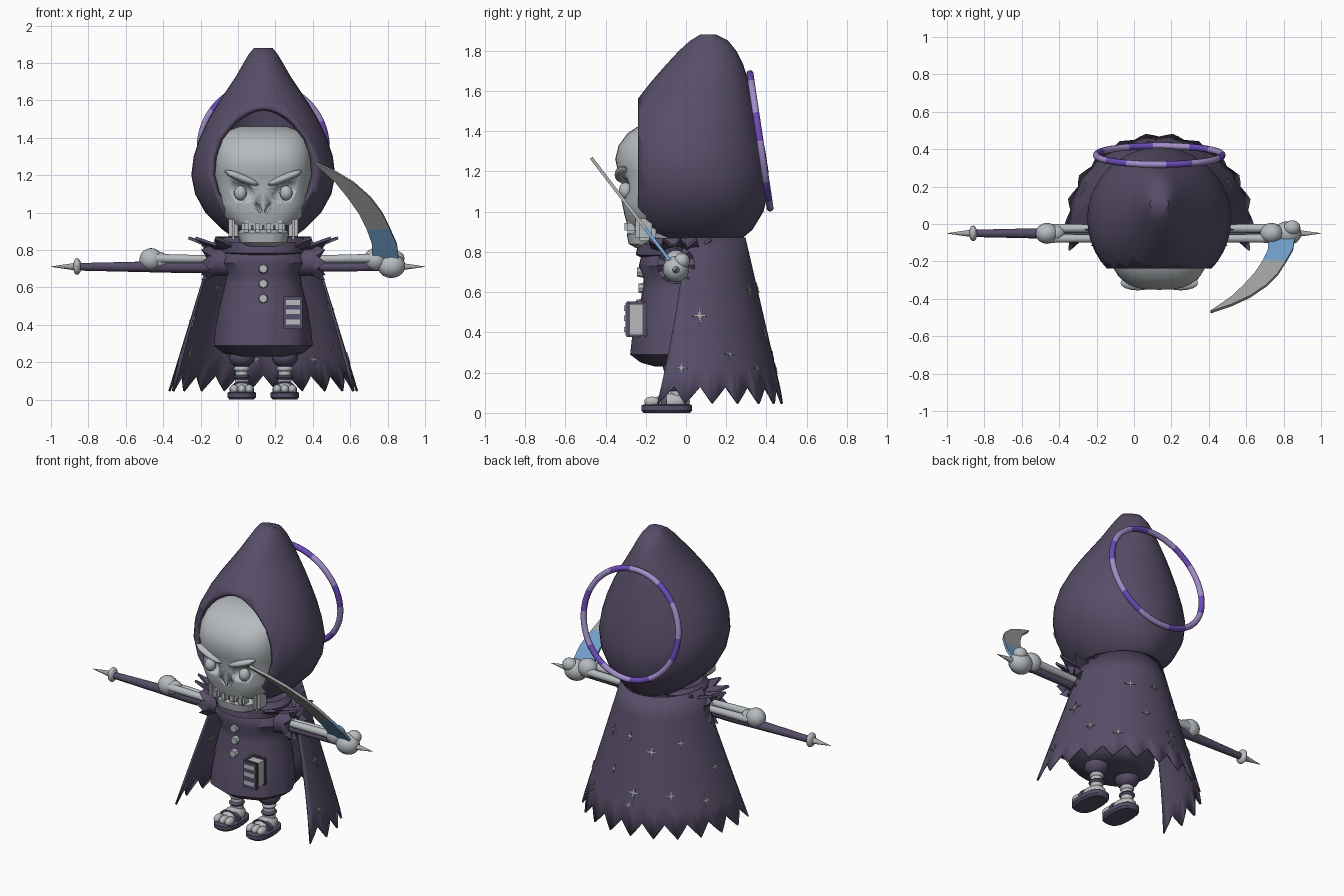
import bpy, bmesh, math
from mathutils import Matrix, Vector

if "Cube" in bpy.data.objects:
    bpy.data.objects.remove(bpy.data.objects["Cube"], do_unlink=True)

CX = 0.135          # body axis
ARM_Y = -0.05       # arms and scythe line


def material(name, r, g, b):
    m = bpy.data.materials.new(name)
    m.use_nodes = True
    m.diffuse_color = (r, g, b, 1)
    bsdf = next(n for n in m.node_tree.nodes if n.type == 'BSDF_PRINCIPLED')
    bsdf.inputs["Base Color"].default_value = (r, g, b, 1)
    bsdf.inputs["Roughness"].default_value = 0.8
    return m


CLOTH = material("dusk purple cloth", 0.095, 0.076, 0.138)
BONE = material("pale bone", 0.47, 0.5, 0.52)
STEEL = material("grey steel", 0.38, 0.39, 0.39)
BLUE = material("blue steel", 0.18, 0.37, 0.63)
VIOLET = material("bright violet", 0.15, 0.07, 0.48)
LILAC = material("soft lilac", 0.36, 0.27, 0.58)


def finish(name, bm, *mats, angle=40):
    bmesh.ops.recalc_face_normals(bm, faces=bm.faces)
    me = bpy.data.meshes.new(name)
    bm.to_mesh(me)
    bm.free()
    for m in mats:
        me.materials.append(m)
    ob = bpy.data.objects.new(name, me)
    bpy.context.collection.objects.link(ob)
    bpy.ops.object.select_all(action='DESELECT')
    ob.select_set(True)
    bpy.context.view_layer.objects.active = ob
    if angle:
        bpy.ops.object.shade_smooth_by_angle(angle=math.radians(angle))
    return ob


def solidify(ob, thickness, offset=-1):
    mod = ob.modifiers.new("thickness", 'SOLIDIFY')
    mod.thickness, mod.offset = thickness, offset


def bridge(bm, rings, closed=True, caps=True):
    n = len(rings[0])
    for a, b in zip(rings, rings[1:]):
        for i in range(n if closed else n - 1):
            j = (i + 1) % n
            bm.faces.new((a[i], a[j], b[j], b[i]))
    if caps:
        bm.faces.new(rings[0])
        bm.faces.new(rings[-1])


def loft(rows, n=32, p=2.0, cx=CX, wave=0.0):
    """Stack of rounded rings: height, half width, front y, back y."""
    bm, rings = bmesh.new(), []
    for z, hw, yf, yb in rows:
        ring = []
        for i in range(n):
            a = math.tau * i / n
            c, s = math.cos(a), math.sin(a)
            k = 1 + wave * math.cos(8 * a) * (z < 0.4)
            x = math.copysign(abs(c) ** (2 / p), c) * hw * k
            y = math.copysign(abs(s) ** (2 / p), s) * (yb - yf) / 2 * k
            ring.append(bm.verts.new((cx + x, (yf + yb) / 2 + y, z)))
        rings.append(ring)
    bridge(bm, rings)
    return bm


def add_ball(bm, pos, size, rot=0):
    m = Matrix.Translation(pos) @ Matrix.Rotation(rot, 4, 'Y') @ Matrix.Diagonal((*size, 1))
    bmesh.ops.create_uvsphere(bm, u_segments=16, v_segments=10, radius=1, matrix=m)


def add_rod(bm, a, b, r1, r2, n=14):
    a, b = Vector(a), Vector(b)
    d = b - a
    m = Matrix.Translation((a + b) / 2) @ d.to_track_quat('Z', 'Y').to_matrix().to_4x4()
    bmesh.ops.create_cone(bm, cap_ends=True, segments=n, radius1=r1, radius2=r2, depth=d.length, matrix=m)


def add_box(bm, pos, size, bevel=0.0):
    m = Matrix.Translation(pos) @ Matrix.Diagonal((*size, 1))
    vs = bmesh.ops.create_cube(bm, size=1, matrix=m)["verts"]
    if bevel:
        edges = list({e for v in vs for e in v.link_edges})
        bmesh.ops.bevel(bm, geom=edges, offset=bevel, segments=2, affect='EDGES')


# Hood: tall egg sliced open at the face
bm = loft([(.86, .15, -.16, .27), (.91, .22, -.25, .33), (1.0, .31, -.31, .385),
           (1.1, .365, -.345, .41), (1.2, .385, -.36, .41), (1.3, .372, -.36, .395),
           (1.4, .34, -.34, .375), (1.5, .292, -.285, .35), (1.58, .245, -.225, .33),
           (1.65, .198, -.17, .31), (1.73, .145, -.1, .285), (1.8, .105, -.035, .25),
           (1.85, .075, .02, .21), (1.88, .05, .07, .15)], n=40)
bmesh.ops.bisect_plane(bm, geom=bm.verts[:] + bm.edges[:] + bm.faces[:],
                       plane_co=(0, -.238, 0), plane_no=(0, -1, 0), clear_outer=True)
solidify(finish("hood", bm, CLOTH), 0.03)

# Skull with carved sockets and nose
bm = loft([(.93, .15, -.29, 0), (.98, .215, -.305, .1), (1.05, .245, -.32, .15), (1.12, .25, -.315, .18),
           (1.19, .262, -.335, .2), (1.26, .266, -.352, .2), (1.33, .262, -.335, .2),
           (1.39, .245, -.29, .18), (1.43, .21, -.23, .14), (1.46, .13, -.14, .08)], n=36, p=2.8)
skull = finish("skull", bm, BONE, angle=35)
bm = bmesh.new()
for s in (-1, 1):
    add_ball(bm, (CX + s * .125, -.34, 1.115), (.09, .075, .055), -s * .35)
    add_ball(bm, (CX + s * .025, -.33, 1.025), (.014, .04, .036), s * .5)
    add_ball(bm, (CX + s * .25, -.27, .97), (.06, .1, .04), s * .3)
cutter = finish("socket_cutter", bm, BONE)
cutter.hide_render = True
mod = skull.modifiers.new("sockets", 'BOOLEAN')
mod.operation, mod.solver, mod.object = 'DIFFERENCE', 'EXACT', cutter
bpy.context.view_layer.objects.active = skull
bpy.ops.object.modifier_apply(modifier=mod.name)
bpy.data.objects.remove(cutter, do_unlink=True)

# Eyes, brows, jaw and teeth
bm = bmesh.new()
for s in (-1, 1):
    add_ball(bm, (CX + s * .122, -.3, 1.105), (.034, .034, .04))
finish("eyes", bm, BONE)
bm = bmesh.new()
for s in (-1, 1):
    add_ball(bm, (CX + s * .115, -.315, 1.185), (.1, .04, .022), -s * .38)
finish("brow_ridges", bm, BONE)
finish("jaw", loft([(.82, .1, -.25, -.04), (.84, .125, -.285, -.02),
                    (.89, .14, -.295, .0), (.91, .12, -.27, 0)], p=2.8), BONE)
bm = bmesh.new()
for i in range(4):
    add_box(bm, (CX + (i - 1.5) * .06, -.272, .925), (.052, .065, .065), .014)
for s in (-1, 1):
    add_box(bm, (CX + s * .16, -.2, .92), (.05, .1, .13), .018)
finish("teeth", bm, BONE)

# Robe and scarf
finish("robe", loft([(.23, .15, -.15, .12), (.25, .21, -.22, .16), (.29, .258, -.272, .19),
                     (.38, .25, -.262, .19), (.5, .235, -.235, .18), (.62, .205, -.215, .16),
                     (.67, .2, -.21, .15), (.73, .235, -.235, .16), (.79, .215, -.22, .15),
                     (.85, .13, -.15, .1)], wave=.025), CLOTH)
finish("scarf", loft([(.76, .15, -.2, .12), (.785, .22, -.25, .17), (.84, .235, -.24, .18),
                      (.87, .21, -.2, .16), (.85, .14, -.1, .1)]), CLOTH)


# Cape: half cone with a torn hem
def cape_point(a, z):
    t = (.87 - z) / .82
    return Vector((CX + (.25 + .25 * t) * math.cos(a), (.29 + .19 * t) * math.sin(a), z))


bm, rings, teeth = bmesh.new(), [], 13
for k in range(7):
    ring = []
    for i in range(teeth * 4 + 1):
        hem = .045 + .085 * (1 - abs(1 - (i % 4) / 2))
        z = .87 + (hem - .87) * k / 6
        spread = math.radians(17) * (.87 - z) / .82
        a = -spread + (math.pi + 2 * spread) * i / (teeth * 4)
        ring.append(bm.verts.new(cape_point(a, z)))
    rings.append(ring)
bridge(bm, rings, closed=False, caps=False)
solidify(finish("cape", bm, CLOTH, angle=30), 0.012, 0)

# Cross stitches showing on both faces of the cape
bm = bmesh.new()
for deg, z, r in ((10, .48, .042), (30, .29, .026), (52, .22, .032), (62, .61, .034), (75, .4, .028),
                  (88, .62, .028), (98, .3, .04), (95, .22, .026), (112, .55, .034), (128, .3, .032),
                  (140, .6, .032), (155, .25, .034), (170, .42, .03), (-3, .22, .03)):
    a = math.radians(deg)
    n = Vector((math.cos(a), math.sin(a), .28)).normalized()
    m = Matrix.Translation(cape_point(a, z)) @ n.to_track_quat('Z', 'Y').to_matrix().to_4x4()
    rings = []
    for h in (-.011, .011):
        rings.append([bm.verts.new(m @ Vector((math.cos(i * math.pi / 4) * (r if i % 2 == 0 else r * .2),
                                               math.sin(i * math.pi / 4) * (r if i % 2 == 0 else r * .2), h)))
                      for i in range(8)])
    bridge(bm, rings)
finish("cape_stitches", bm, STEEL, angle=0)

for s, side in ((1, "left"), (-1, "right")):
    # Sleeve with ragged cuff
    bm, rings = bmesh.new(), []
    for off, r in ((.12, .085), (.2, .075), (.26, .07), (.31, .095), (.3, .05), (.24, .045)):
        rings.append([bm.verts.new((CX + s * (off + (.022 * (-1) ** i if r > .09 else 0)),
                                    ARM_Y + r * math.cos(math.tau * i / 16),
                                    .735 + r * math.sin(math.tau * i / 16))) for i in range(16)])
    bridge(bm, rings)
    finish(side + "_sleeve", bm, CLOTH)
    # Spiked shoulder ruff
    bm = bmesh.new()
    inner, outer = [], []
    for i in range(13):
        a = math.radians(-75 + 150 * i / 12)
        r = .40 if i % 2 == 0 else .31
        inner.append(bm.verts.new((CX + s * .19 * math.cos(a), -.03 + .17 * math.sin(a), .8)))
        outer.append(bm.verts.new((CX + s * r * math.cos(a), -.03 + r * .5 * math.sin(a),
                                   .865 if i % 2 == 0 else .825)))
    bridge(bm, [inner, outer], closed=False, caps=False)
    solidify(finish(side + "_shoulder_ruff", bm, CLOTH, angle=0), .015, 0)
    # Forearm bones
    bm = bmesh.new()
    end = CX + s * .57
    for dy, dz in ((-.027, .015), (.027, .0)):
        add_rod(bm, (CX + s * .22, ARM_Y + dy, .735 + dz), (end, ARM_Y + dy, .74 + dz), .02, .024)
    add_ball(bm, (CX + s * .26, ARM_Y, .735), (.035, .05, .035))
    finish(side + "_forearm", bm, BONE)
    # Fist
    bm = bmesh.new()
    add_ball(bm, (CX + s * .6, ARM_Y, .75), (.062, .056, .06))
    if s > 0:
        add_ball(bm, (.82, ARM_Y, .715), (.075, .065, .065))
        add_ball(bm, (.845, ARM_Y + .03, .755), (.045, .04, .04))
    else:
        add_ball(bm, (CX - .555, ARM_Y, .745), (.05, .045, .045))
    finish(side + "_fist", bm, BONE)
    # Trouser leg
    x = CX + s * .115
    bm = bmesh.new()
    add_ball(bm, (x, -.04, .23), (.07, .075, .06))
    add_ball(bm, (x, -.04, .12), (.046, .05, .018))
    finish(side + "_trouser", bm, CLOTH)
    # Shin and foot
    bm = bmesh.new()
    add_rod(bm, (x, -.04, .06), (x, -.04, .22), .04, .03)
    add_ball(bm, (x, -.04, .165), (.043, .043, .022))
    add_ball(bm, (x, -.07, .055), (.06, .09, .045))
    for i in (-1, 0, 1):
        add_ball(bm, (x + i * .04, -.168, .055), (.024, .04, .026))
    finish(side + "_foot", bm, BONE)
    # Sandal
    bm = loft([(0, .065, -.21, .02), (.012, .076, -.222, .03), (.036, .076, -.222, .03),
               (.042, .068, -.212, .022)], p=2.6, cx=x)
    add_rod(bm, (x, -.125, .05), (x, -.095, .05), .068, .068)
    for v in bm.verts:
        if v.co.z > .05:
            v.co.z = .05 + (v.co.z - .05) * .66
        v.co.z = max(v.co.z, 0)
    finish(side + "_sandal", bm, CLOTH)

# Buttons
bm = bmesh.new()
for z, y in ((.7, -.225), (.62, -.218), (.54, -.23)):
    add_rod(bm, (CX, y + .02, z), (CX, y - .018, z), .03, .022, 8)
finish("buttons", bm, BONE, angle=20)

# Belt book with pages and clasps
bm = bmesh.new()
for y in (-.29, -.205):
    add_box(bm, (.295, y, .465), (.1, .022, .175), .006)
add_box(bm, (.25, -.247, .465), (.014, .09, .175))
finish("book_cover", bm, CLOTH)
bm = bmesh.new()
add_box(bm, (.295, -.247, .465), (.085, .07, .155))
for z in (.52, .47, .415):
    add_box(bm, (.295, -.303, z), (.075, .009, .026))
finish("book_pages_and_clasps", bm, BONE, angle=0)

# Scythe shaft, end rings and spikes
bm = bmesh.new()
add_rod(bm, (-.86, ARM_Y, .71), (-.3, ARM_Y, .71), .02, .033)
add_rod(bm, (-.3, ARM_Y, .71), (.8, ARM_Y, .71), .033, .022)
finish("scythe_shaft", bm, CLOTH)
bm = bmesh.new()
add_ball(bm, (-.86, ARM_Y, .712), (.022, .042, .045))
finish("shaft_ring", bm, BONE)
bm = bmesh.new()
add_rod(bm, (-.87, ARM_Y, .711), (-1, ARM_Y, .711), .02, .001)
add_rod(bm, (.87, ARM_Y, .711), (1, ARM_Y, .711), .02, .001)
finish("shaft_spikes", bm, STEEL)

# Curved blade, blue near the root
bm, rows = bmesh.new(), []
for xo, zo, xi, zi in ((.86, .75, .72, .75), (.85, .83, .715, .84), (.81, .92, .69, .91),
                       (.77, 1.0, .645, 1.0), (.71, 1.08, .585, 1.085), (.62, 1.16, .52, 1.165),
                       (.52, 1.22, .465, 1.215), (.412, 1.268, .408, 1.264)):
    rows.append([bm.verts.new((x, -.075 - (z - .75) * .765, z)) for x, z in ((xo, zo), (xi, zi))])
bridge(bm, rows, closed=False, caps=False)
for f in bm.faces:
    f.material_index = 1 if f.calc_center_median().z < .9 else 0
solidify(finish("scythe_blade", bm, STEEL, BLUE, angle=0), .016, 0)

# Halo ring leaning against the hood back
bm, rings, N = bmesh.new(), [], 60
lean = Matrix.Translation((CX, .368, 1.352)) @ Matrix.Rotation(math.radians(8.5), 4, 'X')
for i in range(N):
    a = math.tau * i / N
    rings.append([bm.verts.new(lean @ Vector(((.337 + .018 * math.cos(b)) * math.cos(a), .018 * math.sin(b),
                                              (.337 + .018 * math.cos(b)) * math.sin(a))))
                  for b in (math.tau * j / 10 for j in range(10))])
bridge(bm, rings + rings[:1], caps=False)
bm.faces.ensure_lookup_table()
for i, f in enumerate(bm.faces):
    f.material_index = 1 if (i // 10) % 10 < 4 else 0
finish("halo", bm, LILAC, VIOLET)
